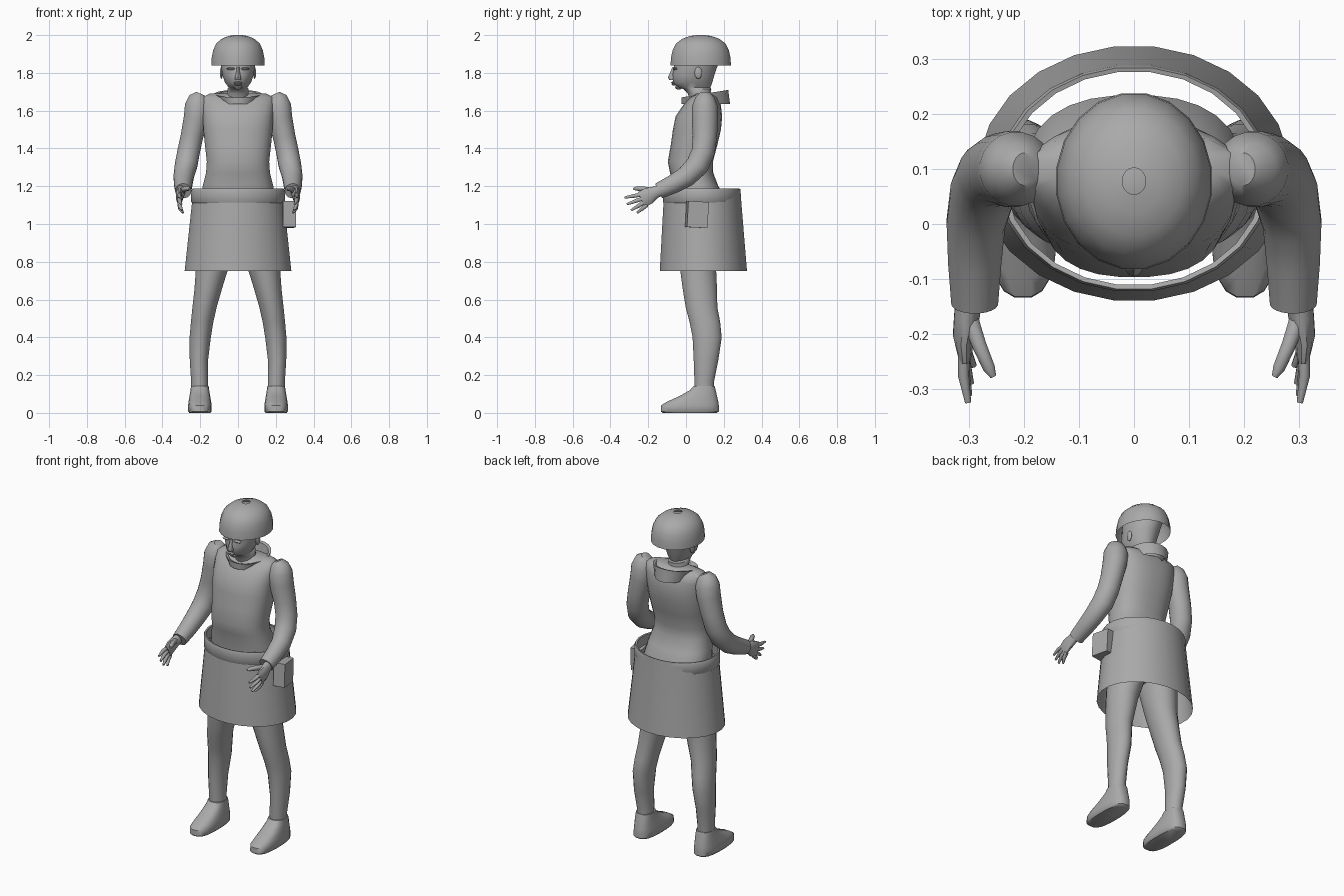
import bpy
import bmesh
import math
from mathutils import Vector, Matrix

cube = bpy.data.objects.get("Cube")
if cube:
    bpy.data.objects.remove(cube, do_unlink=True)

grey = bpy.data.materials.new("plain grey")
grey.use_nodes = True
tone = (0.4, 0.4, 0.4, 1)
grey.diffuse_color = tone
grey.node_tree.nodes["Principled BSDF"].inputs["Base Color"].default_value = tone

X, Y = Vector((1, 0, 0)), Vector((0, 1, 0))


def finish(name, bm, mirror=False, angle=45):
    """Turn a bmesh into a shaded object, optionally mirrored across x."""
    bmesh.ops.recalc_face_normals(bm, faces=bm.faces)
    mesh = bpy.data.meshes.new(name)
    bm.to_mesh(mesh)
    bm.free()
    mesh.materials.append(grey)
    obj = bpy.data.objects.new(name, mesh)
    bpy.context.collection.objects.link(obj)
    bpy.ops.object.select_all(action="DESELECT")
    obj.select_set(True)
    bpy.context.view_layer.objects.active = obj
    bpy.ops.object.shade_smooth_by_angle(angle=math.radians(angle))
    if mirror:
        obj.modifiers.new("mirror", "MIRROR")
    return obj


def loft(bm, rings, sides=20, power=2.0, caps=True):
    """Skin a row of superellipse rings given as (centre, u axis, v axis)."""
    def bulge(c):
        return math.copysign(abs(c) ** (2 / power), c)
    loops = []
    for centre, u, v in rings:
        loop = []
        for i in range(sides):
            a = math.tau * (i + 0.5) / sides
            loop.append(bm.verts.new(centre + u * bulge(math.cos(a)) + v * bulge(math.sin(a))))
        loops.append(loop)
    for low, high in zip(loops, loops[1:]):
        for i in range(sides):
            j = (i + 1) % sides
            bm.faces.new((low[i], low[j], high[j], high[i]))
    if caps:
        bm.faces.new(loops[0])
        bm.faces.new(loops[-1])


def stack(rows):
    """Level rings from rows of (z, x, y, x radius, y radius)."""
    return [(Vector((x, y, z)), X * rx, Y * ry) for z, x, y, rx, ry in rows]


def tube(points):
    """Rings square to a path of (position, width radius, depth radius)."""
    path = [Vector(p[0]) for p in points]
    rings = []
    for i, (_, ru, rv) in enumerate(points):
        t = (path[min(i + 1, len(path) - 1)] - path[max(i - 1, 0)]).normalized()
        u = (X - t * t.dot(X)).normalized()
        rings.append((path[i], u * ru, t.cross(u) * rv))
    return rings


def part(name, rings, mirror=False, **options):
    bm = bmesh.new()
    loft(bm, rings, **options)
    return finish(name, bm, mirror)


# Helmet: open dome with a small vent hole
dome = [(1.84, 1), (1.88, .985), (1.92, .93), (1.955, .82), (1.98, .62), (1.995, .36), (2.0, .15)]
part("helmet", stack([(z, 0, .078, .143 * s, .162 * s) for z, s in dome]), caps=False)

# Head and neck
part("head", stack([
    (1.62, 0, .09, .07, .07), (1.69, 0, .07, .057, .06), (1.715, 0, .06, .056, .075),
    (1.722, 0, .042, .05, .088), (1.75, 0, .035, .07, .106), (1.79, 0, .04, .084, .112),
    (1.83, 0, .05, .09, .116), (1.9, 0, .07, .1, .125), (1.96, 0, .078, .08, .09),
    (1.985, 0, .078, .04, .04)]))


def blob(bm, place, size):
    matrix = Matrix.LocRotScale(Vector(place), None, Vector(size))
    bmesh.ops.create_uvsphere(bm, u_segments=10, v_segments=6, radius=1, matrix=matrix)


# Facial relief
bm = bmesh.new()
loft(bm, stack([(1.762, 0, -.068, .017, .02), (1.775, 0, -.073, .018, .023),
                (1.8, 0, -.068, .01, .017), (1.83, 0, -.06, .008, .012)]), sides=10)
finish("nose", bm)
bm = bmesh.new()
blob(bm, (0, -.067, 1.748), (.025, .012, .006))
blob(bm, (0, -.064, 1.739), (.021, .012, .006))
blob(bm, (0, -.038, 1.724), (.024, .02, .012))
finish("lips_and_chin", bm)
bm = bmesh.new()
blob(bm, (.036, -.058, 1.822), (.026, .012, .007))
finish("brows", bm, mirror=True)
bm = bmesh.new()
blob(bm, (.088, .065, 1.8), (.008, .02, .032))
finish("ears", bm, mirror=True)

# Standing collar, raised at the back
part("collar", [
    (Vector((0, .105, 1.635)), X * .1, Y * .13),
    (Vector((0, .1, 1.69)), X * .125, Vector((0, .125, .02))),
    (Vector((0, .1, 1.685)), X * .11, Vector((0, .11, .02))),
    (Vector((0, .1, 1.64)), X * .085, Y * .1)], caps=False)

# Torso and pelvis
part("torso", stack([
    (.9, 0, .08, .13, .09), (.98, 0, .085, .18, .14), (1.1, 0, .085, .2, .15),
    (1.2, 0, .052, .188, .12), (1.27, 0, .03, .17, .115), (1.33, 0, .023, .166, .12),
    (1.42, 0, .043, .176, .124), (1.5, 0, .058, .184, .128), (1.57, 0, .068, .187, .124),
    (1.63, 0, .085, .192, .1), (1.67, 0, .095, .19, .075), (1.69, 0, .1, .15, .045)]),
    sides=28, power=2.4)

# Sleeved arms, bent forward at the elbow
arm = [((.198, .1, 1.69), .025, .03), ((.207, .1, 1.67), .052, .05),
       ((.214, .1, 1.625), .068, .068), ((.222, .1, 1.56), .066, .07),
       ((.245, .1, 1.46), .06, .065), ((.262, .09, 1.38), .06, .062),
       ((.275, .06, 1.31), .06, .062), ((.288, .0, 1.25), .054, .056),
       ((.29, -.07, 1.21), .049, .05), ((.29, -.145, 1.175), .043, .043)]
part("arms", tube(arm), mirror=True)

# Hands: palm, four fingers and a thumb
bm = bmesh.new()
loft(bm, tube([((.3, -.12, 1.185), .024, .03), ((.304, -.165, 1.167), .024, .034),
               ((.31, -.2, 1.148), .02, .046), ((.308, -.235, 1.13), .013, .045)]), sides=12)
tips = [(.302, -.325, 1.14), (.3, -.312, 1.105), (.297, -.29, 1.073), (.292, -.258, 1.06)]
for i, tip in enumerate(tips):
    root = Vector((.309, -.225 + .006 * i, 1.158 - .019 * i))
    middle = root.lerp(Vector(tip), .5) + X * .005
    loft(bm, tube([(root, .012, .012), (middle, .011, .011), (tip, .006, .006)]), sides=8)
loft(bm, tube([((.3, -.17, 1.175), .017, .017), ((.282, -.22, 1.185), .014, .014),
               ((.264, -.262, 1.188), .012, .012), ((.256, -.278, 1.186), .006, .006)]), sides=8)
finish("hands", bm, mirror=True)

# Flared skirt and the belt around its top
part("skirt", stack([(.75, 0, .092, .285, .233), (1.11, 0, .087, .246, .208),
                     (1.185, 0, .087, .238, .203)]), sides=24, caps=False)
part("belt", stack([(1.11, 0, .083, .243, .202), (1.118, 0, .083, .25, .207),
                    (1.175, 0, .083, .25, .207), (1.187, 0, .083, .244, .203),
                    (1.185, 0, .083, .234, .195)]), sides=24, caps=False)

# Hip pouch on the left side
bm = bmesh.new()
turn = Matrix.Rotation(math.radians(9), 4, "Z") @ Matrix.Rotation(math.radians(-3), 4, "X")
bmesh.ops.create_cube(bm, size=1, matrix=Matrix.Translation((.264, .058, 1.05)) @ turn
                      @ Matrix.Diagonal((.068, .11, .138, 1)))
finish("pouch", bm, angle=20)

# Legs
part("legs", stack([
    (.1, .203, .097, .044, .052), (.17, .203, .097, .046, .053), (.28, .207, .106, .049, .066),
    (.4, .2, .112, .057, .078), (.48, .19, .1, .06, .082), (.56, .177, .082, .065, .085),
    (.66, .157, .073, .074, .092), (.75, .14, .065, .085, .096), (.88, .115, .07, .1, .115),
    (1.0, .1, .085, .09, .13)]), mirror=True)

# Shoes: flat soles with a sloping instep
part("shoes", stack([
    (0, .202, .02, .056, .145), (.008, .202, .02, .063, .155), (.04, .202, .021, .063, .154),
    (.06, .202, .036, .06, .136), (.09, .202, .066, .055, .099), (.12, .202, .089, .05, .069),
    (.143, .202, .096, .047, .056)]), mirror=True, power=2.7)
